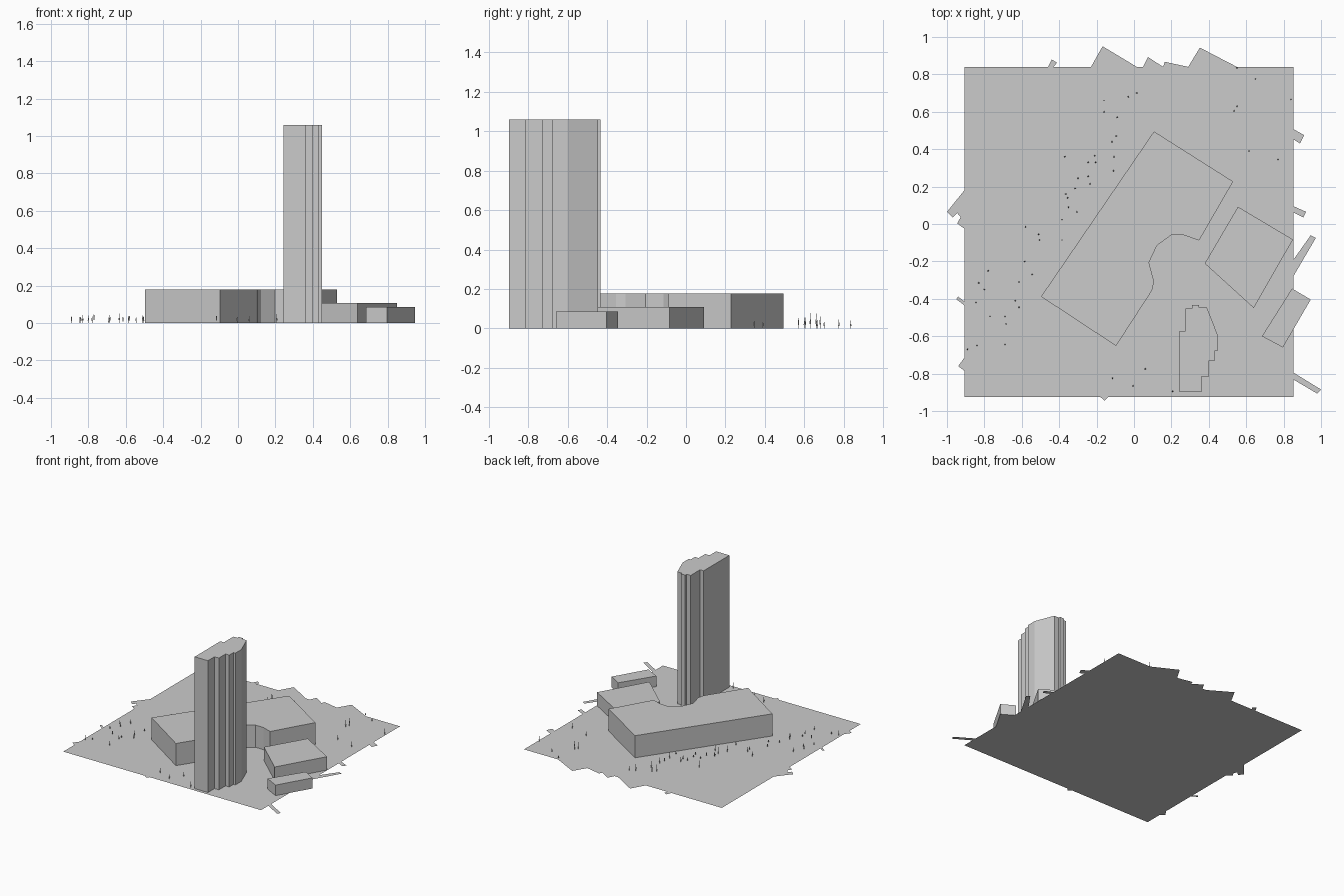
import bpy, bmesh, math, random
from mathutils import Matrix

random.seed(4)


def make_object(name, bm):
    me = bpy.data.meshes.new(name)
    bm.to_mesh(me)
    bm.free()
    ob = bpy.data.objects.new(name, me)
    bpy.context.collection.objects.link(ob)
    return ob


def add_outline(bm, pts):
    f = bm.faces.new([bm.verts.new((x, y, 0)) for x, y in pts])
    f.normal_update()
    if f.normal.z < 0:
        f.normal_flip()
    return f


def prism(name, pts, height):
    bm = bmesh.new()
    f = add_outline(bm, pts)
    ext = bmesh.ops.extrude_face_region(bm, geom=[f], use_keep_orig=True)
    for v in ext["geom"]:
        if isinstance(v, bmesh.types.BMVert):
            v.co.z = height
    bmesh.ops.recalc_face_normals(bm, faces=bm.faces[:])
    return make_object(name, bm)


# flat site plate
X0, X1, Y0, Y1 = -0.907, 0.853, -0.925, 0.84
bm = bmesh.new()
add_outline(bm, [(X0, Y0), (X1, Y0), (X1, Y1), (X0, Y1)])
make_object("site_plate", bm)

# path and lawn ends that stick out past the plate
ends = [
    [(X0, 0.18), (-1.0, 0.065), (-0.968, 0.035), (-0.945, 0.058), (X0, 0.015)],
    [(X0, 0.015), (-0.925, 0.04), (-0.945, 0.003), (X0, -0.025)],
    [(X0, -0.415), (-0.94, -0.388), (-0.95, -0.402), (X0, -0.435)],
    [(X0, -0.715), (-0.94, -0.76), (X0, -0.785)],
    [(-0.18, Y0), (-0.157, -0.945), (-0.137, Y0)],
    [(X1, -0.795), (1.0, -0.885), (0.98, -0.907), (X1, -0.832)],
    [(X1, -0.19), (0.945, -0.06), (0.972, -0.075), (X1, -0.278)],
    [(X1, 0.095), (0.92, 0.065), (0.905, 0.035), (X1, 0.062)],
    [(X1, 0.507), (0.91, 0.475), (0.888, 0.43), (X1, 0.452)],
    [(-0.23, Y1), (-0.168, 0.95), (0.015, Y1)],
    [(0.048, Y1), (0.075, 0.893), (0.155, Y1)],
    [(0.155, Y1), (0.165, 0.867), (0.29, Y1)],
    [(0.29, Y1), (0.352, 0.943), (0.55, Y1)],
    [(-0.46, Y1), (-0.44, 0.88), (-0.412, 0.862), (-0.43, Y1)],
]
bm = bmesh.new()
for e in ends:
    add_outline(bm, e)
make_object("path_ends", bm)

# wide podium with a curved bite in its inner corner
prism("podium", [
    (0.107, 0.495), (0.53, 0.227), (0.348, -0.088), (0.267, -0.06),
    (0.198, -0.06), (0.123, -0.115), (0.08, -0.206), (0.107, -0.307),
    (0.096, -0.356), (-0.096, -0.652), (-0.497, -0.388)], 0.178)

# two low side buildings
prism("side_building", [(0.556, 0.092), (0.85, -0.083),
                        (0.64, -0.449), (0.378, -0.211)], 0.108)
prism("small_building", [(0.845, -0.345), (0.945, -0.404),
                         (0.796, -0.66), (0.684, -0.60)], 0.085)

# stepped tower
prism("tower", [
    (0.243, -0.898), (0.361, -0.898), (0.361, -0.815), (0.4, -0.815),
    (0.4, -0.73), (0.433, -0.73), (0.433, -0.677), (0.45, -0.677),
    (0.45, -0.60), (0.39, -0.447), (0.348, -0.447), (0.348, -0.433),
    (0.31, -0.433), (0.31, -0.452), (0.275, -0.452), (0.275, -0.572),
    (0.243, -0.572)], 1.06)

# slender trees: thin trunk and narrow pointed crown
trees = [
    (.55, .835), (.65, .775), (.84, .665), (.55, .63), (.535, .605),
    (.77, .345), (.615, .39), (.015, .70), (-.03, .68), (-.16, .66),
    (-.16, .60), (-.09, .57), (-.095, .47), (-.117, .44), (-.107, .36),
    (-.11, .285), (-.21, .365), (-.205, .33), (-.245, .33), (-.245, .255),
    (-.235, .215), (-.3, .245), (-.37, .36), (-.315, .19), (-.365, .16),
    (-.355, .14), (-.35, .09), (-.305, .065), (-.385, .025), (-.385, -.085),
    (-.51, -.055), (-.505, -.085), (-.58, -.015), (-.585, -.2),
    (-.545, -.27), (-.615, -.31), (-.635, -.41), (-.615, -.445),
    (-.69, -.495), (-.685, -.535), (-.78, -.25), (-.83, -.315),
    (-.8, -.35), (-.845, -.42), (-.77, -.495), (-.69, -.645),
    (-.89, -.67), (-.84, -.65), (-.115, -.825), (-.005, -.865),
    (.06, -.775), (.207, -.895)]
bm = bmesh.new()
for x, y in trees:
    h = random.uniform(0.03, 0.055) + (0.03 * random.random() if y > 0.5 else 0)
    for r1, r2, z0, z1 in ((0.0012, 0.0012, 0, 0.4 * h), (0.004, 0.0005, 0.3 * h, h)):
        bmesh.ops.create_cone(
            bm, cap_ends=True, segments=5, radius1=r1, radius2=r2, depth=z1 - z0,
            matrix=Matrix.Translation((x, y, (z0 + z1) / 2)))
make_object("trees", bm)
